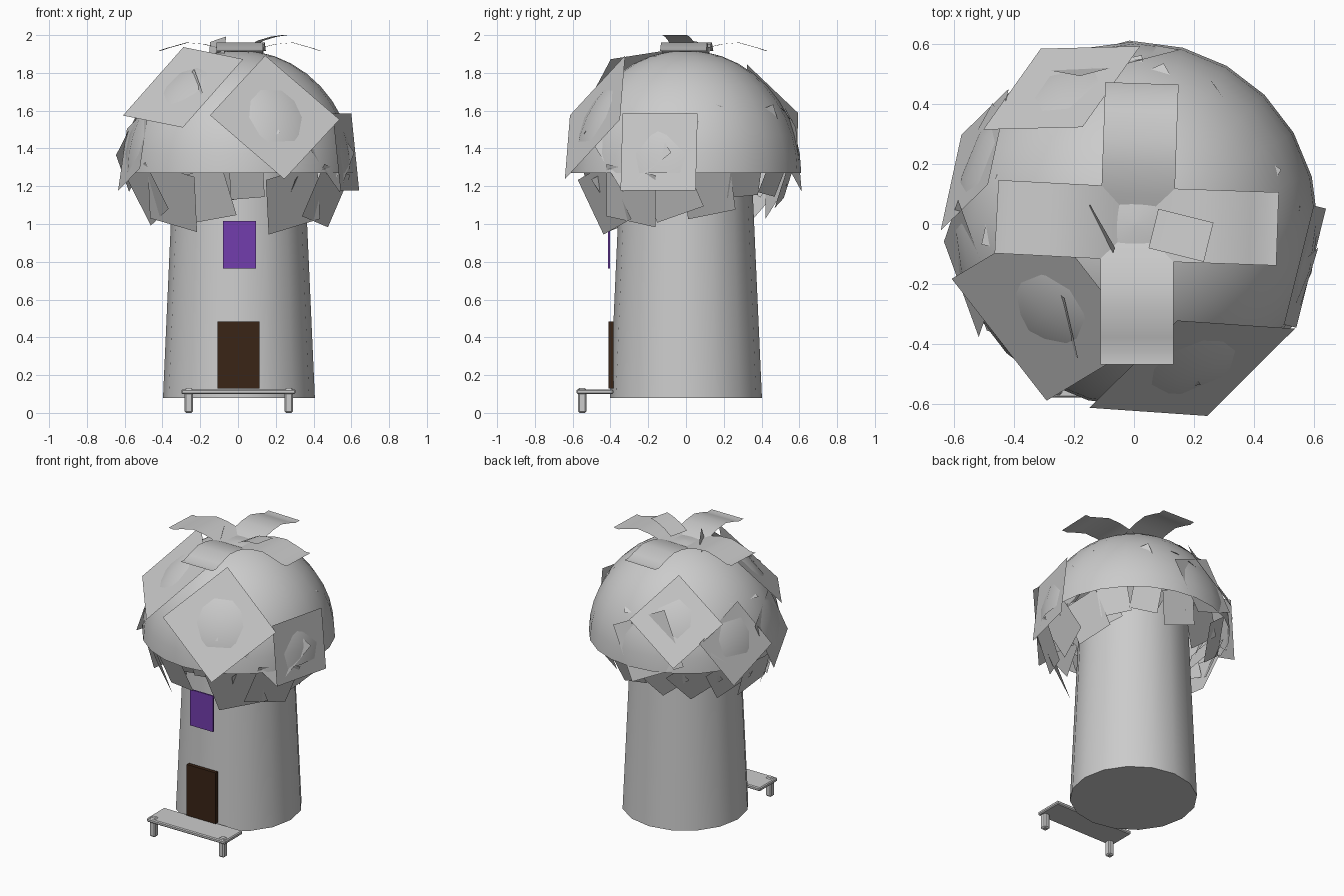
import bpy, bmesh, math, random
from math import sin, cos, radians, pi
from mathutils import Vector, Matrix

if "Cube" in bpy.data.objects:
    bpy.data.objects.remove(bpy.data.objects["Cube"])

random.seed(4)
RIM_Z, DOME_R, DOME_H = 1.27, 0.61, 0.65


def make(name, verts, faces, smooth=None, color=None):
    me = bpy.data.meshes.new(name)
    me.from_pydata(verts, [], faces)
    me.update()
    ob = bpy.data.objects.new(name, me)
    bpy.context.collection.objects.link(ob)
    if smooth:
        bpy.ops.object.select_all(action='DESELECT')
        ob.select_set(True)
        bpy.context.view_layer.objects.active = ob
        bpy.ops.object.shade_smooth_by_angle(angle=radians(smooth))
    if color:
        mat = bpy.data.materials.new(name + "_colour")
        mat.diffuse_color = (*color, 1)
        mat.use_nodes = True
        mat.node_tree.nodes["Principled BSDF"].inputs["Base Color"].default_value = mat.diffuse_color
        me.materials.append(mat)
    return ob


def lathe(name, profile, n, cap_bottom=False, cap_top=False):
    verts = [(0.005 + r * cos(2 * pi * i / n), r * sin(2 * pi * i / n), z)
             for r, z in profile for i in range(n)]
    faces = [(j * n + i, j * n + (i + 1) % n, (j + 1) * n + (i + 1) % n, (j + 1) * n + i)
             for j in range(len(profile) - 1) for i in range(n)]
    if cap_bottom:
        faces.append(tuple(reversed(range(n))))
    if cap_top:
        last = (len(profile) - 1) * n
        faces.append(tuple(range(last, last + n)))
    return make(name, verts, faces, 40)


def box(name, lo, hi, color=None, bevel=0):
    bm = bmesh.new()
    size = Vector(hi) - Vector(lo)
    mid = (Vector(hi) + Vector(lo)) / 2
    bmesh.ops.create_cube(bm, size=1, matrix=Matrix.Translation(mid) @ Matrix.Diagonal((*size, 1)))
    if bevel:
        bmesh.ops.bevel(bm, geom=bm.edges[:], offset=bevel, segments=1, affect='EDGES')
    ob = make(name, [], [], color=color)
    bm.to_mesh(ob.data)
    bm.free()
    return ob


def card(name, centre, az, el, w, h, spin):
    """Flat square leaf facing azimuth az and elevation el, turned by spin."""
    a, e, s = radians(az), radians(el), radians(spin)
    u = Vector((-sin(a), cos(a), 0))
    v = Vector((-sin(e) * cos(a), -sin(e) * sin(a), cos(e)))
    p, q = u * cos(s) + v * sin(s), v * cos(s) - u * sin(s)
    c = Vector(centre)
    corners = [c + p * x * w / 2 + q * y * h / 2 for x, y in ((-1, -1), (1, -1), (1, 1), (-1, 1))]
    return make(name, corners, [(0, 1, 2, 3)])


def on_dome(az, lat, k):
    a, t = radians(az), radians(lat)
    return (k * DOME_R * cos(t) * cos(a), k * DOME_R * cos(t) * sin(a), RIM_Z + k * DOME_H * sin(t))


def strip(name, profile, width, az, origin=(0, 0)):
    """Curved leaf following an (r, z) profile outward along azimuth az."""
    a = radians(az)
    verts = [(origin[0] + r * cos(a) - s * sin(a), origin[1] + r * sin(a) + s * cos(a), z)
             for r, z in profile for s in (-width / 2, width / 2)]
    faces = [(2 * i, 2 * i + 2, 2 * i + 3, 2 * i + 1) for i in range(len(profile) - 1)]
    return make(name, verts, faces, 50)


# Tower
lathe("tower", [(0.402, 0.08), (0.343, 1.4)], 16, True, True)

# Foliage dome, open below
rings = 10
lathe("dome", [(DOME_R * cos(pi / 2 * j / rings), RIM_Z + DOME_H * sin(pi / 2 * j / rings))
               for j in range(rings)] + [(0.004, RIM_Z + DOME_H)], 24, False, True)

# Door and window
box("door", (-0.108, -0.41, 0.13), (0.115, -0.385, 0.485), (0.042, 0.018, 0.008))
box("window", (-0.08, -0.412, 0.765), (0.095, -0.402, 1.015), (0.17, 0.048, 0.42))

# Porch
box("porch_board", (-0.30, -0.58, 0.1), (0.305, -0.385, 0.125), bevel=0.006)
for side, x in (("left", -0.261), ("right", 0.269)):
    box("porch_leg_" + side, (x - 0.022, -0.572, 0), (x + 0.022, -0.528, 0.132), bevel=0.008)

# Large flat leaves lying on the dome: azimuth, latitude, elevation, size, spin, depth
dome_leaves = [
    (-135, 46, 45, 0.52, -10, 0.97),
    (-68, 28, 27, 0.52, 43, 0.965),
    (-14, 10, 6, 0.41, 0, 0.98),
    (118, 30, 30, 0.42, 45, 0.975),
    (158, 14, 16, 0.38, 32, 0.97),
    (-165, 12, 14, 0.36, 20, 0.96),
    (100, 14, 10, 0.38, 25, 0.95),
    (-30, 12, 16, 0.34, 40, 0.95),
]
for i, (az, lat, el, size, spin, k) in enumerate(dome_leaves):
    card(f"dome_leaf_{i}", on_dome(az, lat, k), az, el, size, size, spin)

# Half-buried leaves whose corners poke out
for i in range(14):
    az, lat = i * 360 / 14 + random.uniform(-8, 8), random.uniform(10, 50)
    card(f"buried_leaf_{i}", on_dome(az, lat, 0.9), az + random.uniform(-25, 25),
         lat + random.uniform(-25, 25), 0.24, 0.24, random.uniform(0, 90))

# Hanging skirt leaves: azimuth, radius, height, size, spin
skirt = [
    (-132, 0.52, 1.14, 0.32, -14), (-152, 0.54, 1.16, 0.28, 20), (-110, 0.49, 1.15, 0.27, 10),
    (-84, 0.45, 1.22, 0.18, 5), (-56, 0.52, 1.13, 0.32, 16), (-32, 0.55, 1.15, 0.30, -12),
    (-9, 0.52, 1.17, 0.27, 20), (14, 0.50, 1.17, 0.26, 12), (36, 0.53, 1.24, 0.20, 5),
    (58, 0.54, 1.24, 0.18, -8), (82, 0.53, 1.21, 0.22, 15), (107, 0.50, 1.20, 0.26, 42),
    (131, 0.51, 1.19, 0.26, 40), (156, 0.52, 1.18, 0.26, 30), (180, 0.53, 1.16, 0.28, 10),
]
for i, (az, r, z, size, spin) in enumerate(skirt):
    a = radians(az)
    card(f"skirt_leaf_{i}", (r * cos(a), r * sin(a), z), az, -20, size, size, spin)
    # Second leaf behind, angled across the first
    card(f"inner_leaf_{i}", ((r - 0.06) * cos(a + 0.15), (r - 0.06) * sin(a + 0.15), z + 0.06),
         az + random.uniform(20, 55), -25, size * 0.75, size * 0.75, random.uniform(-30, 30))

# Curved leaves crowning the dome
arc = [(0.0, 1.885), (0.1, 1.93), (0.19, 1.952), (0.28, 1.96), (0.38, 1.932), (0.43, 1.915), (0.47, 1.917)]
for i, az in enumerate((-2, 88, 177, 270)):
    strip(f"crown_leaf_{i}", arc, 0.245, az, (0.01, 0.0))
strip("small_crown_leaf", [(0, 1.94), (0.06, 1.972), (0.13, 1.992), (0.19, 2.0)], 0.135, -14, (0.065, -0.015))
card("upright_crown_leaf", (-0.11, -0.02, 1.93), 208, 12, 0.17, 0.1, 10)
